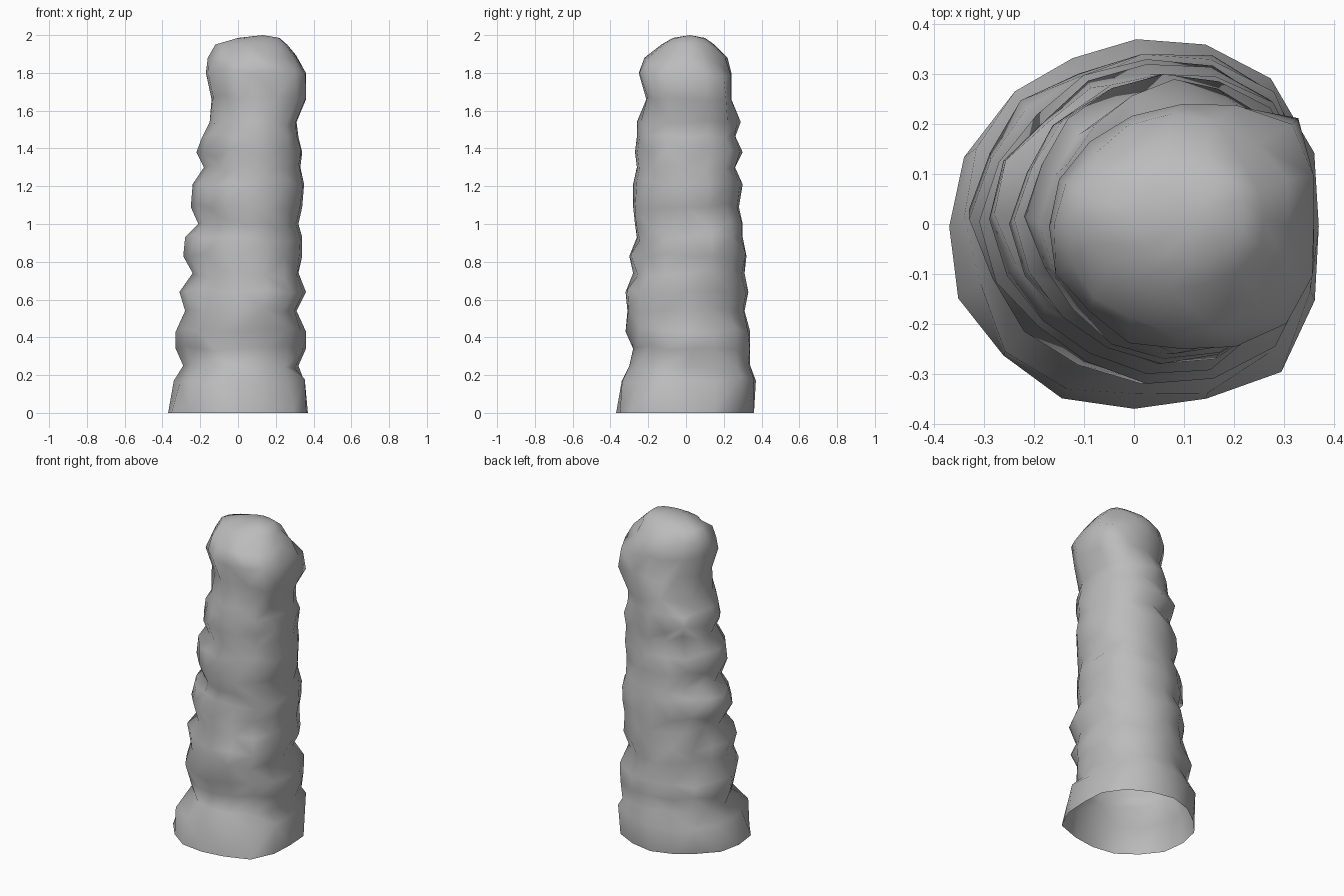
import bpy
import bmesh
import math
import random

random.seed(11)
SIDES = 16

cube = bpy.data.objects.get("Cube")
if cube:
    bpy.data.objects.remove(cube, do_unlink=True)


def make_material(name, shade):
    material = bpy.data.materials.new(name)
    material.use_nodes = True
    colour = (shade, shade, shade, 1.0)
    material.diffuse_color = colour
    shader = material.node_tree.nodes["Principled BSDF"]
    shader.inputs["Base Color"].default_value = colour
    shader.inputs["Roughness"].default_value = 0.9
    return material


# Ledges of the pillar: height, then reach towards -x, +x, front and back
LEDGES = [
    (0, .37, .37, .37, .36),
    (.17, .34, .35, .34, .37),
    (.25, .29, .32, .3, .34),
    (.34, .33, .36, .28, .34),
    (.43, .33, .36, .32, .34),
    (.54, .28, .31, .31, .31),
    (.64, .31, .36, .32, .33),
    (.74, .24, .32, .28, .31),
    (.83, .29, .34, .3, .32),
    (.93, .28, .34, .26, .3),
    (1.0, .21, .32, .27, .3),
    (1.09, .25, .34, .28, .28),
    (1.21, .24, .35, .28, .3),
    (1.3, .18, .33, .26, .26),
    (1.38, .22, .34, .27, .3),
    (1.46, .19, .32, .26, .26),
    (1.54, .15, .31, .26, .29),
    (1.66, .14, .36, .21, .24),
    (1.8, .17, .36, .25, .24),
    (1.88, .16, .31, .22, .22),
    (1.95, .12, .26, .13, .15),
    (1.985, 0, .22, .07, .1),
]

# Squareness of each quarter of the cross-section: foot, shaft, head
CORNERS = {
    "front_left": (3.3, 2.4, 3),
    "back_left": (2.4, 2.7, 5),
    "front_right": (2.3, 1.65, 2.2),
    "back_right": (1.9, 1.8, 1.9),
}


def corner_power(c, s, height):
    quarter = ("front" if s < 0 else "back") + ("_left" if c > 0 else "_right")
    foot, shaft, head = CORNERS[quarter]
    if height < 0.2:
        return foot
    return head if 1.6 < height < 1.85 else shaft


def ledge_ring(bm, ledge):
    """One uneven ring of the rock face."""
    height, right, left, front, back = ledge
    mid_x, half_x = (left - right) / 2, (left + right) / 2
    mid_y, half_y = (back - front) / 2, (back + front) / 2
    # foot and crown stay level, the ledges between them wander
    wander = 0.025 if 0.1 < height < 1.9 else 0
    ring = []
    for i in range(SIDES):
        angle = math.tau * i / SIDES
        c, s = math.cos(angle), math.sin(angle)
        power = corner_power(c, s, height)
        reach = (abs(c) ** power + abs(s) ** power) ** (-1 / power)
        # the four main directions stay exact, the rest is chipped
        rough = abs(math.sin(2 * angle))
        reach *= 1 + rough * random.uniform(-0.06, 0.04)
        lift = rough * random.uniform(-wander, wander)
        ring.append(bm.verts.new((mid_x + half_x * c * reach,
                                  mid_y + half_y * s * reach,
                                  height + lift)))
    return ring


def bridge(bm, lower, upper):
    """Triangulated band with randomly turned diagonals."""
    for i in range(SIDES):
        j = (i + 1) % SIDES
        a, b, c, d = lower[i], lower[j], upper[j], upper[i]
        if random.random() < 0.5:
            bm.faces.new((a, b, c))
            bm.faces.new((a, c, d))
        else:
            bm.faces.new((a, b, d))
            bm.faces.new((b, c, d))


# Rock pillar: stacked ledges, hollow and open underneath, domed on top
bm = bmesh.new()
rings = [ledge_ring(bm, ledge) for ledge in LEDGES]
for lower, upper in zip(rings, rings[1:]):
    bridge(bm, lower, upper)

# Crown of the dome
summit = bm.verts.new((0.13, 0.02, 2.0))
for i in range(SIDES):
    bm.faces.new((rings[-1][i], rings[-1][(i + 1) % SIDES], summit))

mesh = bpy.data.meshes.new("rock_pillar")
bm.to_mesh(mesh)
bm.free()
mesh.materials.append(make_material("stone grey", 0.5))
mesh.shade_smooth()
pillar = bpy.data.objects.new("rock_pillar", mesh)
bpy.context.collection.objects.link(pillar)
